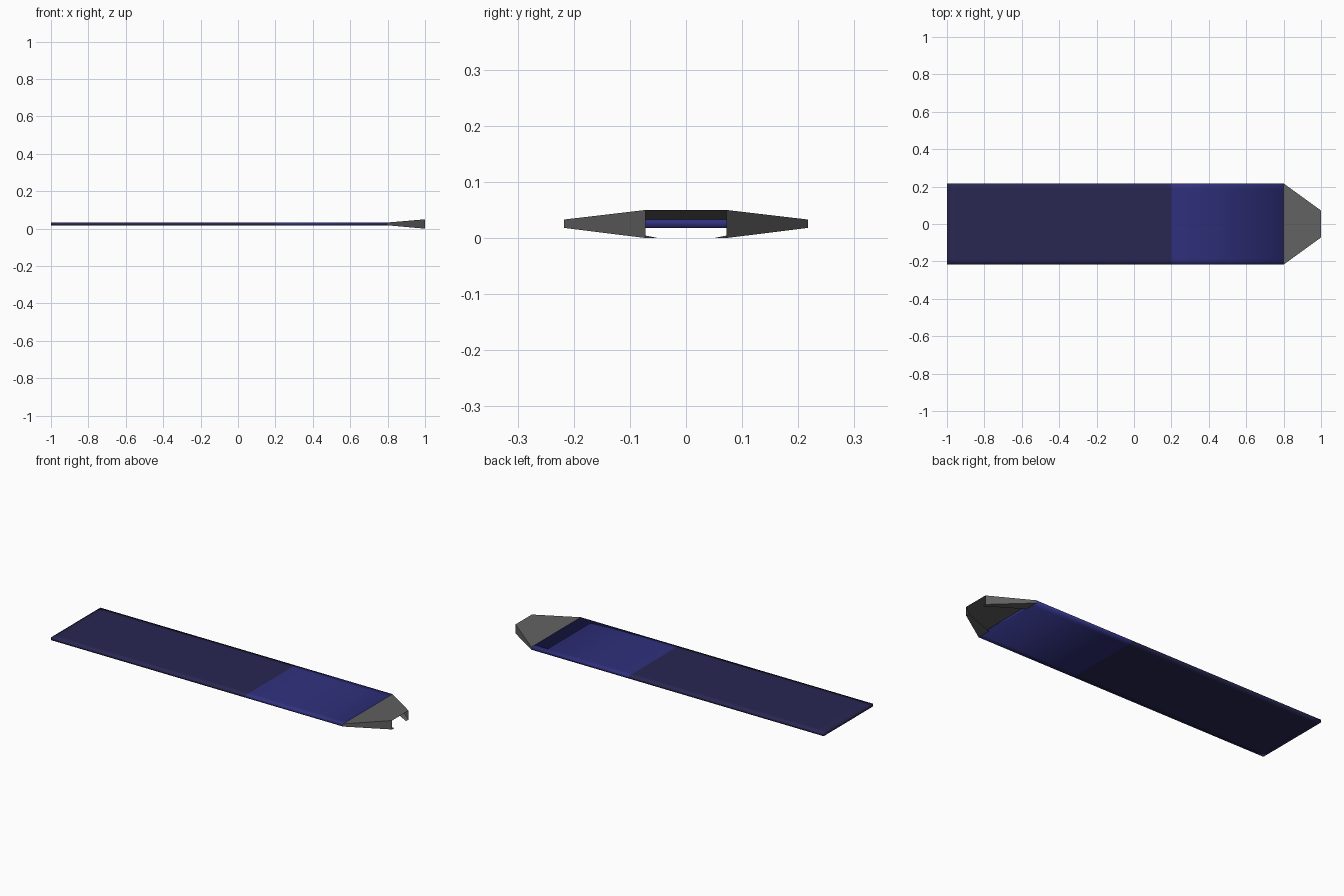
import bpy, bmesh

if "Cube" in bpy.data.objects:
    bpy.data.objects.remove(bpy.data.objects["Cube"])

W, TIP = 0.217, 0.072          # half widths of the strip and of the tip
Z0, Z1, ZTOP = 0.018, 0.033, 0.05


def material(name, rgb):
    m = bpy.data.materials.new(name)
    m.diffuse_color = (*rgb, 1)
    m.use_nodes = True
    m.node_tree.nodes["Principled BSDF"].inputs["Base Color"].default_value = m.diffuse_color
    return m


def finish(name, bm, mat, smooth):
    bmesh.ops.recalc_face_normals(bm, faces=bm.faces)
    for f in bm.faces:
        f.smooth = smooth
    me = bpy.data.meshes.new(name)
    bm.to_mesh(me)
    bm.free()
    me.materials.append(mat)
    ob = bpy.data.objects.new(name, me)
    bpy.context.collection.objects.link(ob)
    return ob


def slab(name, xs, mat, cap_start, cap_end):
    """Flat strip lofted along x, with support loops near its long edges."""
    ys = [-W, -W + 0.03, W - 0.03, W]
    section = [(y, Z0) for y in ys] + [(y, Z1) for y in reversed(ys)]
    bm = bmesh.new()
    rings = [[bm.verts.new((x, y, z)) for y, z in section] for x in xs]
    n = len(section)
    for a, b in zip(rings, rings[1:]):
        for i in range(n):
            j = (i + 1) % n
            bm.faces.new((a[i], a[j], b[j], b[i]))
    if cap_start:
        bm.faces.new(rings[0])
    if cap_end:
        bm.faces.new(rings[-1])
    return finish(name, bm, mat, True)


navy = material("navy", (0.022, 0.02, 0.085))
blue = material("blue", (0.03, 0.03, 0.21))
dark_grey = material("dark_grey", (0.12, 0.12, 0.12))

# Two-tone strip
slab("strip_long_section", [-1, -0.95, 0.2], navy, True, False)
slab("strip_short_section", [0.2, 0.8], blue, False, True)

# Flared end cap: thin shell, open at the tip and along the underside
bm = bmesh.new()
V = lambda *p: bm.verts.new(p)
roof = []
for s in (-1, 1):
    inner, outer = V(0.8, s * 0.14, Z1), V(0.8, s * W, Z1)
    low, low_in = V(0.8, s * W, Z0), V(0.8, s * 0.14, Z0)
    tip_top, tip_low = V(1, s * TIP, ZTOP), V(1, s * TIP, 0)
    lip = V(1, s * 0.05, 0)
    bm.faces.new((inner, outer, tip_top))             # sloped shoulder
    bm.faces.new((outer, low, tip_low, tip_top))      # side wall
    bm.faces.new((low, low_in, lip, tip_low))         # underside flange
    roof.append((inner, tip_top))
(a, b), (c, d) = roof
bm.faces.new((a, b, d, c))                            # roof panel
finish("end_cap", bm, dark_grey, False)
